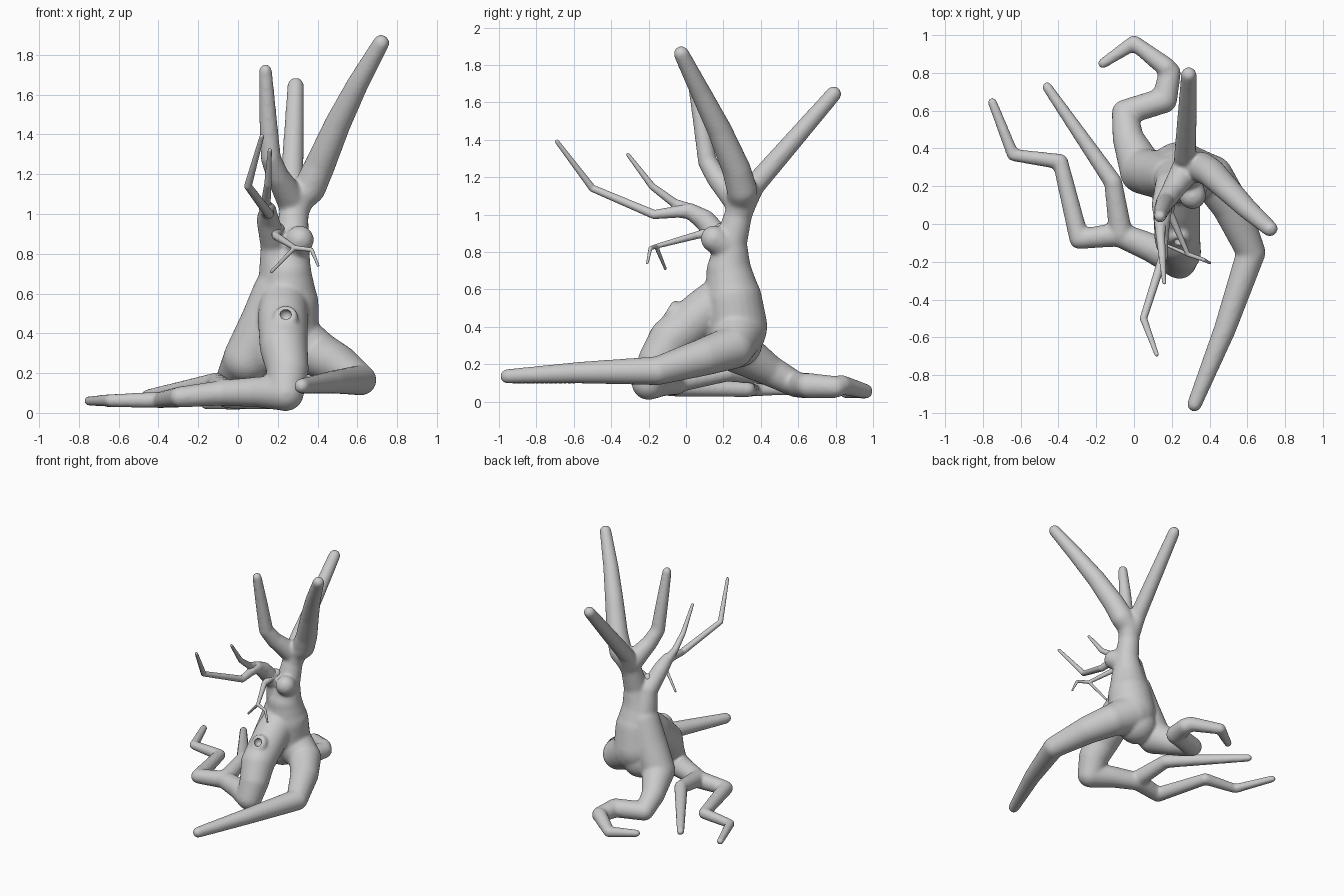
import bpy, bmesh, math
from mathutils import Vector, Matrix


def limb(bm, pts, k=0.0):
    """Chain of spheres and tapered cones through (x, y, z, radius) points."""
    pts = [(Vector(p[:3]), p[3] + k / p[3]) for p in pts]
    for c, r in pts:
        bmesh.ops.create_icosphere(bm, subdivisions=3, radius=r, matrix=Matrix.Translation(c))
    for (a, ra), (b, rb) in zip(pts, pts[1:]):
        d = b - a
        m = Matrix.Translation((a + b) / 2) @ d.to_track_quat('Z', 'Y').to_matrix().to_4x4()
        bmesh.ops.create_cone(bm, cap_ends=True, segments=24, radius1=ra, radius2=rb,
                              depth=d.length, matrix=m)


def build(name, limbs, voxel, smooth, k):
    """Fuse limbs into one smooth skin; k offsets the shrink from smoothing."""
    bm = bmesh.new()
    for pts in limbs:
        limb(bm, pts, k)
    me = bpy.data.meshes.new(name)
    bm.to_mesh(me)
    bm.free()
    ob = bpy.data.objects.new(name, me)
    bpy.context.collection.objects.link(ob)
    rm = ob.modifiers.new("fuse", 'REMESH')
    rm.mode = 'VOXEL'
    rm.voxel_size = voxel
    rm.use_smooth_shade = True
    sm = ob.modifiers.new("soften", 'SMOOTH')
    sm.factor = 0.5
    sm.iterations = smooth
    return ob


# trunk with its knob
trunk = [(.2, .27, .32, .14), (.24, .27, .4, .165), (.25, .25, .55, .155), (.25, .23, .7, .12),
         (.27, .24, .85, .085), (.28, .28, 1.0, .072), (.3, .3, 1.08, .08)]
knob = [(.29, .2, .84, .075), (.31, .15, .87, .07)]

# three big upper branches
branch_right = [(.3, .3, 1.08, .08), (.36, .3, 1.13, .08), (.41, .27, 1.24, .075),
                (.5, .18, 1.45, .064), (.6, .08, 1.65, .052), (.72, -.025, 1.86, .038)]
branch_back = [(.28, .3, 1.05, .07), (.27, .36, 1.15, .056), (.28, .56, 1.38, .048),
               (.29, .79, 1.645, .038)]
branch_left = [(.27, .28, 1.07, .075), (.2, .17, 1.19, .055), (.165, .115, 1.28, .048),
               (.15, .08, 1.5, .04), (.138, .04, 1.72, .028)]

# side branch growing out of the trunk's left flank
side_branch = [(.21, .25, .62, .11), (.18, .21, .84, .065), (.15, .1, .97, .055),
               (.15, .02, 1.02, .04), (.152, -.06, 1.015, .028)]

# front root and the forked root running left
root_front = [(.23, .2, .56, .12), (.225, .1, .48, .125), (.23, -.08, .33, .12),
              (.25, -.15, .22, .105), (.24, -.2, .1, .09), (.1, -.13, .105, .075),
              (-.08, -.055, .1, .062), (-.29, -.08, .08, .05), (-.39, .33, .065, .038),
              (-.64, .365, .062, .028), (-.75, .645, .06, .016)]
root_fork = [(-.07, -.05, .11, .06), (-.11, .22, .155, .045), (-.46, .725, .09, .02)]

# long right root
root_right = [(.26, .28, .38, .15), (.41, .25, .29, .115), (.51, .1, .24, .1),
              (.62, -.15, .165, .075), (.48, -.56, .155, .056), (.32, -.955, .135, .035)]

# curling back root
root_back = [(.19, .25, .62, .11), (.135, .26, .45, .125), (.045, .28, .27, .12),
             (-.03, .45, .165, .082), (-.05, .59, .09, .066), (.16, .655, .085, .066),
             (.19, .8, .078, .056), (.17, .83, .09, .05), (0, .96, .055, .036),
             (-.165, .85, .045, .02)]

# raised rim of the knot hole on the front root
n = Vector((0, -.85, .53)).normalized()
u, v = Vector((1, 0, 0)), n.cross(Vector((1, 0, 0)))
hole = Vector((.24, -.083, .487))
rim = []
for i in range(17):
    t = i * math.tau / 16
    rim.append((*(hole - n * .006 + u * .038 * math.cos(t) + v * .038 * math.sin(t)), .014))

tree = build("tree_body", [trunk, knob, branch_right, branch_back, branch_left, side_branch,
                           root_front, root_fork, root_right, root_back, rim], .01, 12, 1.5e-4)

# hollow of the knot hole
bm = bmesh.new()
bmesh.ops.create_icosphere(bm, subdivisions=3, radius=.032, matrix=Matrix.Translation(hole))
me = bpy.data.meshes.new("knot_hole_cutter")
bm.to_mesh(me)
bm.free()
cutter = bpy.data.objects.new("knot_hole_cutter", me)
bpy.context.collection.objects.link(cutter)
cutter.hide_render = True
cutter.display_type = 'WIRE'
for p in me.polygons:
    p.use_smooth = True
bo = tree.modifiers.new("knot_hole", 'BOOLEAN')
bo.operation = 'DIFFERENCE'
bo.object = cutter

# upper twigs continuing the side branch
twig_long = [(.15, .0, 1.02, .034), (.155, -.17, 1.0, .024), (.05, -.5, 1.14, .019),
             (.12, -.69, 1.39, .011)]
twig_short = [(.14, .02, 1.025, .034), (.14, -.06, 1.06, .024), (.15, -.18, 1.15, .018),
              (.16, -.31, 1.32, .01)]
# forked twig on the trunk front
twig_fork = [(.2, .19, .92, .035), (.19, .06, .89, .02), (.285, -.16, .83, .012),
             (.37, -.19, .82, .01), (.403, -.207, .74, .006)]
twig_tip = [(.285, -.16, .83, .011), (.168, -.11, .71, .007)]
build("twigs", [twig_long, twig_short, twig_fork, twig_tip], .004, 3, 6e-6)
